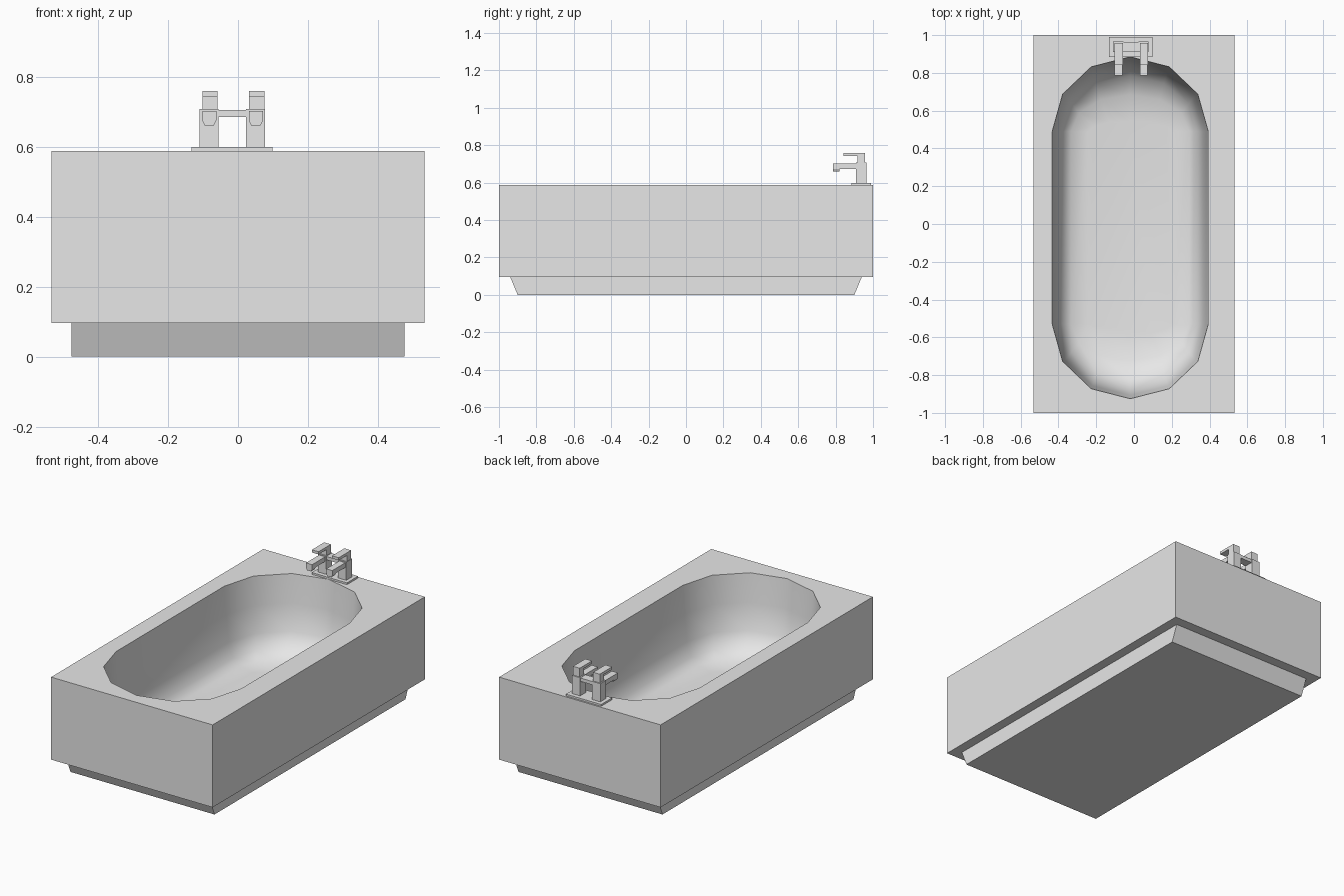
import bpy, bmesh, math

if "Cube" in bpy.data.objects:
    bpy.data.objects.remove(bpy.data.objects["Cube"])

grey = bpy.data.materials.new("light_grey")
grey.diffuse_color = (0.8, 0.8, 0.8, 1)
grey.use_nodes = True
grey.node_tree.nodes["Principled BSDF"].inputs["Base Color"].default_value = grey.diffuse_color


def finish(bm, name):
    bmesh.ops.recalc_face_normals(bm, faces=bm.faces)
    me = bpy.data.meshes.new(name)
    bm.to_mesh(me)
    bm.free()
    me.materials.append(grey)
    ob = bpy.data.objects.new(name, me)
    bpy.context.collection.objects.link(ob)
    return ob


def block(name, x, y, z, taper_x=0.0, taper_y=0.0):
    """Box between ranges; the lower end is narrowed by the tapers."""
    bm = bmesh.new()
    rings = []
    for h, tx, ty in ((z[0], taper_x, taper_y), (z[1], 0, 0)):
        rings.append([bm.verts.new(p) for p in (
            (x[0] + tx, y[0] + ty, h), (x[1] - tx, y[0] + ty, h),
            (x[1] - tx, y[1] - ty, h), (x[0] + tx, y[1] - ty, h))])
    lo, hi = rings
    bm.faces.new(lo[::-1])
    bm.faces.new(hi)
    for i in range(4):
        j = (i + 1) % 4
        bm.faces.new((lo[i], lo[j], hi[j], hi[i]))
    return finish(bm, name)


# Plinth
block("plinth", (-0.475, 0.475), (-0.94, 0.94), (0, 0.096), 0, 0.04)

# Tub: outer box with an open top joined to the basin
bm = bmesh.new()
corners = ((-0.533, -1), (0.533, -1), (0.533, 1), (-0.533, 1))
lo = [bm.verts.new((x, y, 0.096)) for x, y in corners]
hi = [bm.verts.new((x, y, 0.588)) for x, y in corners]
bm.faces.new(lo[::-1])
for i in range(4):
    j = (i + 1) % 4
    bm.faces.new((lo[i], lo[j], hi[j], hi[i]))


def basin_ring(ix, iy, z):
    ring = []
    for y0, start in ((0.49, 0), (-0.53, math.pi)):
        for k in range(7):
            a = start + k * math.pi / 6
            ring.append(bm.verts.new((-0.02 + (0.413 - ix) * math.cos(a),
                                      y0 + (0.395 - iy) * math.sin(a), z)))
    return ring


rings = [basin_ring(*r) for r in (
    (0, 0, 0.588), (0.012, 0.018, 0.42), (0.028, 0.04, 0.26),
    (0.055, 0.1, 0.175), (0.1, 0.2, 0.135), (0.19, 0.34, 0.122))]
n = len(rings[0])
basin = []
for a, b in zip(rings, rings[1:]):
    for i in range(n):
        j = (i + 1) % n
        basin.append(bm.faces.new((a[j], a[i], b[i], b[j])))
basin.append(bm.faces.new(rings[-1]))
for f in basin:
    f.smooth = True

# Flat rim between the box edge and the basin edge
edges = []
for loop in (hi, rings[0]):
    for i, v in enumerate(loop):
        e = bm.edges.get((v, loop[(i + 1) % len(loop)]))
        e.smooth = False
        edges.append(e)
bmesh.ops.triangle_fill(bm, edges=edges, use_beauty=True, normal=(0, 0, 1))
finish(bm, "tub")

# Tap set
block("tap_plate", (-0.133, 0.099), (0.885, 0.99), (0.588, 0.599))
block("tap_crossbar", (-0.058, 0.024), (0.912, 0.963), (0.685, 0.705))
for side, cx in (("left", -0.083), ("right", 0.05)):
    block(side + "_tap_column", (cx - 0.027, cx + 0.027), (0.91, 0.965), (0.599, 0.707))
    cx += 0.003
    block(side + "_tap_stem", (cx - 0.022, cx + 0.022), (0.918, 0.958), (0.707, 0.745))
    block(side + "_tap_lever", (cx - 0.022, cx + 0.022), (0.842, 0.958), (0.743, 0.759))
    cx -= 0.002
    block(side + "_tap_spout", (cx - 0.02, cx + 0.02), (0.787, 0.912), (0.674, 0.702))
    block(side + "_tap_nozzle", (cx - 0.02, cx + 0.02), (0.787, 0.822), (0.66, 0.674), 0.007, 0)
